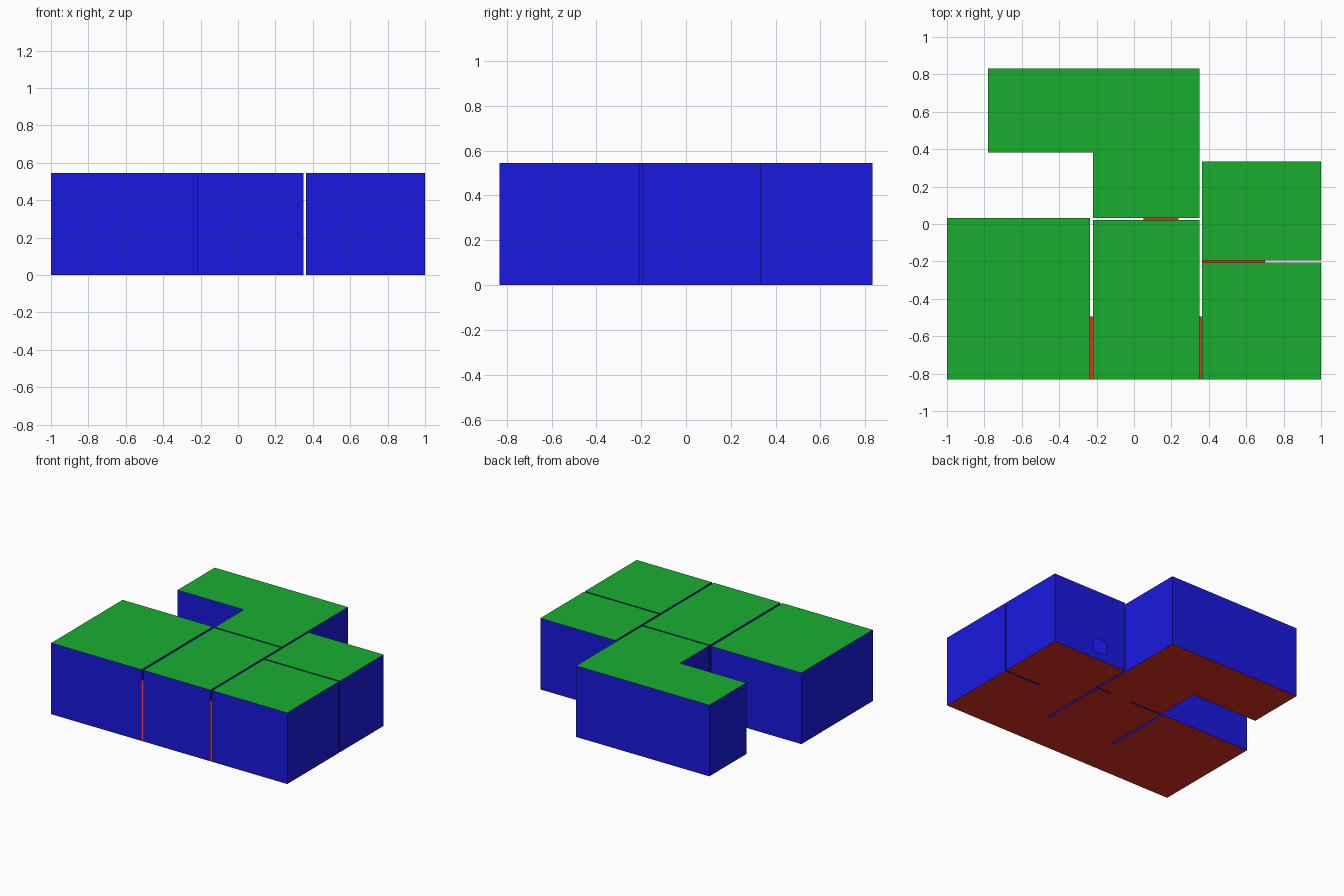
import bpy

if "Cube" in bpy.data.objects:
    bpy.data.objects.remove(bpy.data.objects["Cube"])

HEIGHT = 0.545
DOOR = 0.46          # door head height


def material(name, rgb):
    m = bpy.data.materials.new(name)
    m.diffuse_color = (*rgb, 1)
    m.use_nodes = True
    m.node_tree.nodes["Principled BSDF"].inputs["Base Color"].default_value = m.diffuse_color
    return m


FLOOR = material("floor_red", (0.75, 0.03, 0.015))
WALL = material("wall_blue", (0.01, 0.01, 0.75))
CEIL = material("ceiling_green", (0.01, 0.42, 0.03))


def make(name, verts, faces, mat):
    me = bpy.data.meshes.new(name)
    me.from_pydata(verts, [], faces)
    me.materials.append(mat)
    ob = bpy.data.objects.new(name, me)
    bpy.context.collection.objects.link(ob)
    return ob


def wall_panels(p, q, holes, verts, faces):
    """Thin wall p-q; holes are (axis_start, axis_end, z0, z1) in world units."""
    ax = 0 if abs(q[0] - p[0]) > abs(q[1] - p[1]) else 1
    us = sorted({p[ax], q[ax], *(u for h in holes for u in h[:2])}, reverse=p[ax] > q[ax])
    zs = sorted({0, HEIGHT, *(z for h in holes for z in h[2:])})
    for a, b in zip(us, us[1:]):
        for lo, hi in zip(zs, zs[1:]):
            u, z = (a + b) / 2, (lo + hi) / 2
            if any(min(h[:2]) < u < max(h[:2]) and h[2] < z < h[3] for h in holes):
                continue
            n = len(verts)
            for w, t in ((a, lo), (b, lo), (b, hi), (a, hi)):
                verts.append((w, p[1], t) if ax == 0 else (p[0], w, t))
            faces.append((n, n + 1, n + 2, n + 3))


def room(name, outline, openings):
    """Counter-clockwise outline; openings maps a side number to its holes."""
    n = len(outline)
    make(name + "_floor", [(x, y, 0) for x, y in outline], [tuple(reversed(range(n)))], FLOOR)
    make(name + "_ceiling", [(x, y, HEIGHT) for x, y in outline], [tuple(range(n))], CEIL)
    verts, faces = [], []
    for i in range(n):
        wall_panels(outline[i], outline[(i + 1) % n], openings.get(i, []), verts, faces)
    make(name + "_walls", verts, faces, WALL)


def rect(x0, x1, y0, y1):
    return [(x0, y0), (x1, y0), (x1, y1), (x0, y1)]


# Wall planes and door openings
FRONT, BACK = -0.832, 0.832
LX, MX0, MX1, RX = -0.235, -0.219, 0.349, 0.363
MY, LY = 0.022, 0.032
RY0, RY1 = -0.205, -0.195
side_door = (FRONT, -0.495, 0, DOOR)
hall_door = (0.05, 0.237, 0, DOOR)
right_door = (RX, 0.70, 0, DOOR)
small_window = (0.535, 0.645, 0.06, 0.165)

# Rooms (side order for rectangles: front, right, back, left)
room("left_room", rect(-1, LX, FRONT, LY), {1: [side_door]})
room("middle_room", rect(MX0, MX1, FRONT, MY),
     {1: [side_door], 2: [hall_door], 3: [side_door]})
room("right_front_room", rect(RX, 1, FRONT, RY0), {2: [right_door], 3: [side_door]})
room("right_back_room", rect(RX, 1, RY1, 0.335), {0: [right_door], 2: [small_window]})
room("corner_room", [(MX0, LY), (MX1, LY), (MX1, BACK), (-0.78, BACK),
                     (-0.78, 0.383), (MX0, 0.383)], {0: [hall_door]})

# Thresholds bridging the gaps between rooms at the doors
for name, r in {
    "left_threshold": (LX, MX0, FRONT, -0.495),
    "right_threshold": (MX1, RX, FRONT, -0.495),
    "corner_threshold": (0.05, 0.237, MY, LY),
    "right_rooms_threshold": (RX, 0.70, RY0, RY1),
}.items():
    make(name, [(x, y, 0) for x, y in rect(*r)], [(3, 2, 1, 0)], FLOOR)
